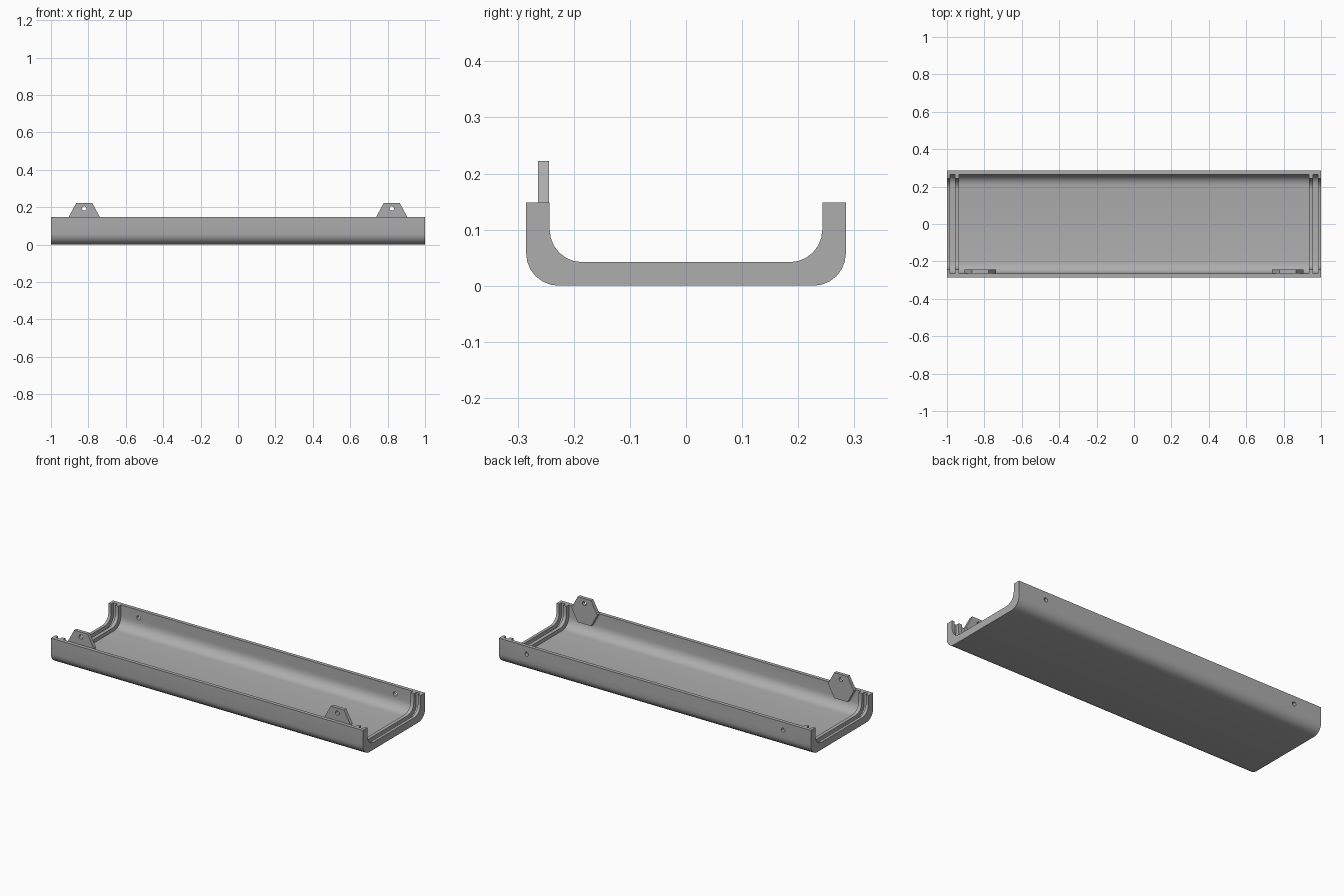
import bpy, bmesh, math
from mathutils import Matrix

cube = bpy.data.objects.get("Cube")
if cube:
    bpy.data.objects.remove(cube, do_unlink=True)

HALF_LEN, HALF_WIDTH, HEIGHT = 1.0, 0.285, 0.148
RADIUS, STEPS = 0.058, 6
SHELL, RIB = 0.021, 0.042          # wall thickness between and at the ribs
TAB_X = 0.822                      # tabs and matching wall holes

grey = bpy.data.materials.new("plain grey")
grey.use_nodes = True
grey.diffuse_color = (0.42, 0.42, 0.42, 1)
grey.node_tree.nodes["Principled BSDF"].inputs["Base Color"].default_value = grey.diffuse_color


def make_object(name, bm):
    bmesh.ops.recalc_face_normals(bm, faces=bm.faces)
    mesh = bpy.data.meshes.new(name)
    bm.to_mesh(mesh)
    bm.free()
    mesh.materials.append(grey)
    obj = bpy.data.objects.new(name, mesh)
    bpy.context.collection.objects.link(obj)
    return obj


def activate(obj):
    bpy.ops.object.select_all(action="DESELECT")
    obj.select_set(True)
    bpy.context.view_layer.objects.active = obj


def u_curve(inset):
    """Open U from the front rim down, across the floor and up the back."""
    half = []
    cy, cz = HALF_WIDTH - inset - RADIUS, inset + RADIUS
    for i in range(STEPS + 1):
        a = math.pi / 2 * i / STEPS
        half.append((cy + RADIUS * math.cos(a), cz - RADIUS * math.sin(a)))
    half.insert(0, (HALF_WIDTH - inset, HEIGHT))
    return [(-y, z) for y, z in half] + half[::-1]


def section(thickness):
    return u_curve(0) + u_curve(thickness)[::-1]


def drill(obj, x, y, z, radius=0.012):
    """Cut a round hole through the part along y."""
    bm = bmesh.new()
    bmesh.ops.create_cone(bm, cap_ends=True, segments=20, radius1=radius,
                          radius2=radius, depth=0.1,
                          matrix=Matrix.Translation((x, y, z)) @ Matrix.Rotation(math.pi / 2, 4, "X"))
    cutter = make_object("hole_cutter", bm)
    cutter.hide_render = True
    activate(obj)
    mod = obj.modifiers.new("hole", "BOOLEAN")
    mod.operation, mod.solver, mod.object = "DIFFERENCE", "EXACT", cutter
    bpy.ops.object.modifier_apply(modifier=mod.name)
    bpy.data.objects.remove(cutter, do_unlink=True)


# Tray: U section lofted along x, thick at the end flange and rib, thin elsewhere
left = [(0.936, SHELL), (0.936, RIB), (0.957, RIB), (0.957, SHELL),
        (0.983, SHELL), (0.983, RIB), (HALF_LEN, RIB)]
stations = [(-x, t) for x, t in left[::-1]] + left
bm = bmesh.new()
rings = [[bm.verts.new((x, y, z)) for y, z in section(t)] for x, t in stations]
for a, b in zip(rings, rings[1:]):
    for i in range(len(a)):
        j = (i + 1) % len(a)
        bm.faces.new((a[i], a[j], b[j], b[i]))
bm.faces.new(rings[0])
bm.faces.new(rings[-1])
bmesh.ops.remove_doubles(bm, verts=bm.verts, dist=0.0001)
tray = make_object("tray", bm)
for side in (-1, 1):
    drill(tray, side * TAB_X, HALF_WIDTH, 0.102)
activate(tray)
bpy.ops.object.shade_smooth_by_angle(angle=math.radians(30))

# Hexagonal fixing tabs on the inside of the front wall
outline = [(0.083, 0), (0.043, 0.074), (-0.043, 0.074),
           (-0.083, 0), (-0.043, -0.074), (0.043, -0.074)]
for side, name in ((-1, "right_tab"), (1, "left_tab")):
    bm = bmesh.new()
    face = bm.faces.new([bm.verts.new((side * TAB_X + x, -0.264, HEIGHT + z)) for x, z in outline])
    new = bmesh.ops.extrude_face_region(bm, geom=[face])["geom"]
    bmesh.ops.translate(bm, vec=(0, 0.02, 0),
                        verts=[v for v in new if isinstance(v, bmesh.types.BMVert)])
    tab = make_object(name, bm)
    drill(tab, side * TAB_X, -0.254, 0.193)
    activate(tab)
    bpy.ops.object.shade_smooth_by_angle(angle=math.radians(30))
